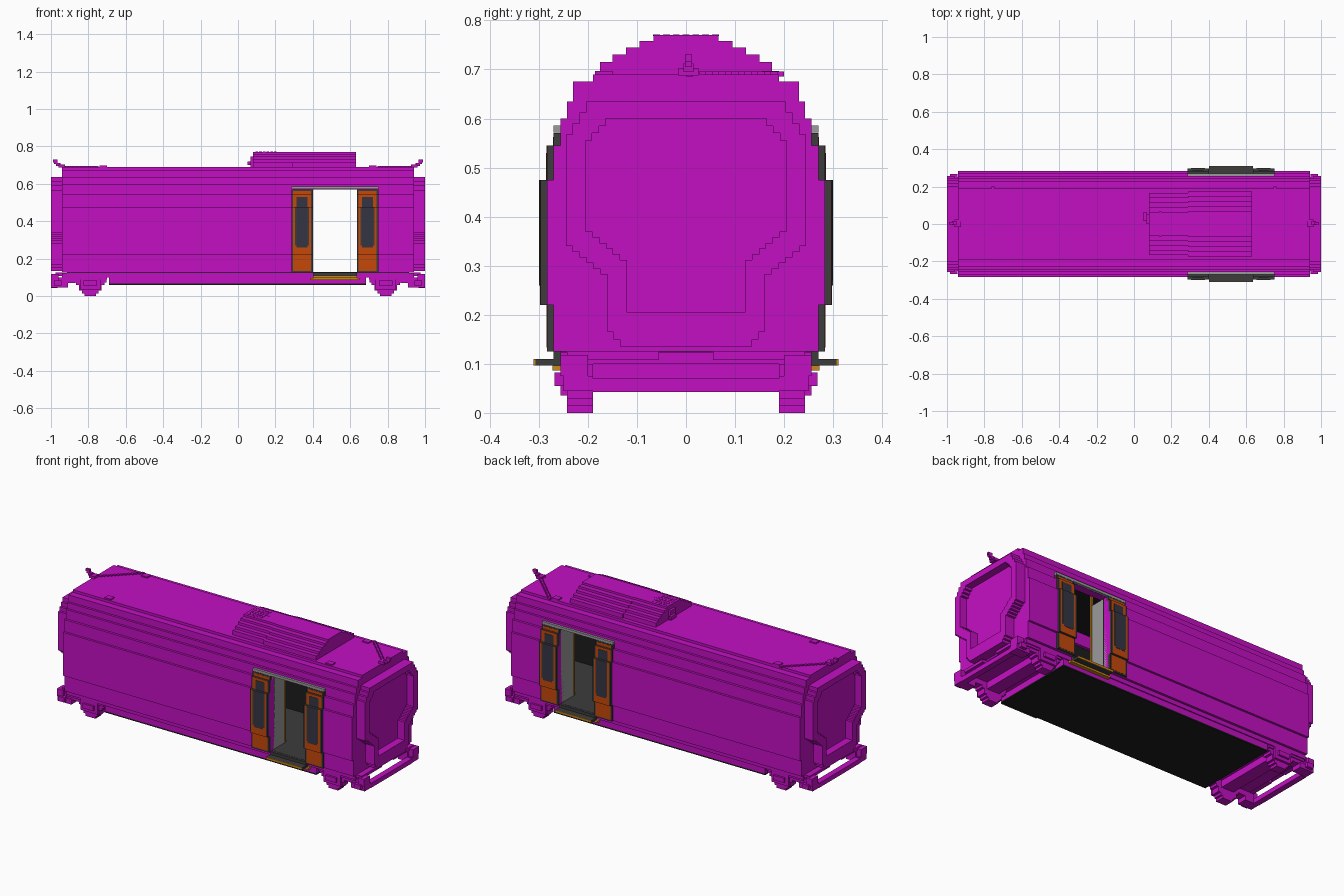
import bpy, bmesh, math

if "Cube" in bpy.data.objects:
    bpy.data.objects.remove(bpy.data.objects["Cube"])


def material(name, rgb):
    m = bpy.data.materials.new(name)
    m.use_nodes = True
    m.diffuse_color = (*rgb, 1)
    m.node_tree.nodes["Principled BSDF"].inputs["Base Color"].default_value = (*rgb, 1)
    return m


MAGENTA = material("magenta body", (0.55, 0.005, 0.55))
ORANGE = material("orange door", (0.56, 0.065, 0.003))
AMBER = material("amber trim", (0.60, 0.24, 0.01))
DARK = material("dark grey trim", (0.045, 0.045, 0.045))
GLASS = material("blue grey glass", (0.035, 0.035, 0.06))
LIGHT = material("light grey panel", (0.33, 0.33, 0.33))
BLACK = material("black underside", (0.012, 0.012, 0.012))


def finish(name, bm, mat, mirror=""):
    bmesh.ops.recalc_face_normals(bm, faces=bm.faces)
    me = bpy.data.meshes.new(name)
    bm.to_mesh(me)
    bm.free()
    me.materials.append(mat)
    ob = bpy.data.objects.new(name, me)
    bpy.context.collection.objects.link(ob)
    if mirror:
        mod = ob.modifiers.new("mirror", "MIRROR")
        mod.use_axis = ["x" in mirror, "y" in mirror, False]
    return ob


def boxes(name, spans, mat, mirror=""):
    """One object from (x0, x1, y0, y1, z0, z1) spans."""
    bm = bmesh.new()
    for x0, x1, y0, y1, z0, z1 in spans:
        vs = bmesh.ops.create_cube(bm, size=1)["verts"]
        for v in vs:
            v.co = ((x0 + x1) / 2 + v.co.x * (x1 - x0),
                    (y0 + y1) / 2 + v.co.y * (y1 - y0),
                    (z0 + z1) / 2 + v.co.z * (z1 - z0))
    return finish(name, bm, mat, mirror)


def extrude(name, half, spans, mat, mirror="y"):
    """Extrude a (y, z) half profile along x and mirror it across y."""
    bm = bmesh.new()
    for x0, x1 in spans:
        face = bm.faces.new([bm.verts.new((x0, y, z)) for y, z in half])
        new = bmesh.ops.extrude_face_region(bm, geom=[face], use_keep_orig=True)["geom"]
        for v in new:
            if isinstance(v, bmesh.types.BMVert):
                v.co.x = x1
    bmesh.ops.recalc_face_normals(bm, faces=bm.faces)
    centre = [f for f in bm.faces if all(abs(v.co.y) < 1e-6 for v in f.verts)]
    bmesh.ops.delete(bm, geom=centre, context="FACES")
    return finish(name, bm, mat, mirror)


def stairs(a, b, n):
    """Points of a staircase from a to b, rising before going sideways."""
    pts, (y, z) = [a], a
    dy, dz = (b[0] - a[0]) / n, (b[1] - a[1]) / n
    for _ in range(n):
        pts.append((y, z + dz))
        y, z = y + dy, z + dz
        pts.append((y, z))
    return pts


# Car body: side walls with the doorway gap, roof and end walls
DOOR0, DOOR1 = 0.40, 0.635
side = [(0.256, 0.125), (0.27, 0.125), (0.27, 0.22), (0.283, 0.22), (0.283, 0.475),
        (0.27, 0.475), (0.27, 0.545), (0.256, 0.545), (0.256, 0.57)]
roof = [(0.256, 0.57), (0.256, 0.60), (0.243, 0.60), (0.243, 0.635), (0.23, 0.635),
        (0.23, 0.675), (0.19, 0.675), (0.19, 0.69), (0, 0.69)]
extrude("side_walls", side + [(0.235, 0.57), (0.235, 0.125)],
        [(-0.94, DOOR0), (DOOR1, 0.94)], MAGENTA)
extrude("roof", roof + [(0, 0.65), (0.21, 0.65), (0.21, 0.57)], [(-0.94, 0.94)], MAGENTA)
extrude("end_walls", [(0, 0.125)] + side[1:-1] + roof, [(0.915, 0.942)], MAGENTA, "xy")
boxes("underframe", [(-0.94, 0.94, -0.256, 0.256, 0.10, 0.124)], MAGENTA)
boxes("skirt", [(-0.69, 0.685, -0.25, 0.25, 0.066, 0.10)], MAGENTA)
boxes("belly_plate", [(-0.69, 0.685, -0.25, 0.25, 0.058, 0.066)], BLACK)

# Gangway frame and recessed panel at both ends
outer = ([(0, 0.135)] + stairs((0.135, 0.135), (0.16, 0.165), 2)
         + stairs((0.16, 0.27), (0.245, 0.34), 6)
         + stairs((0.245, 0.545), (0.19, 0.635), 4) + [(0, 0.635)])
inner = ([(0, 0.205), (0.12, 0.205)] + stairs((0.12, 0.30), (0.205, 0.37), 6)
         + stairs((0.205, 0.54), (0.15, 0.60), 4) + [(0, 0.60)])
extrude("gangway_frame", outer + inner[::-1], [(0.942, 1.0)], MAGENTA, "xy")
extrude("gangway_panel", inner, [(0.942, 0.956)], MAGENTA, "xy")

# Interior: floor, lining, ceiling, partitions and poles
boxes("floor", [(-0.915, 0.915, -0.256, 0.256, 0.124, 0.128)], DARK)
boxes("wall_lining", [(-0.915, DOOR0, 0.228, 0.235, 0.128, 0.57),
                      (DOOR1, 0.915, 0.228, 0.235, 0.128, 0.57)], BLACK, "y")
boxes("ceiling_lining", [(-0.915, 0.915, -0.21, 0.21, 0.642, 0.65)], BLACK)
boxes("end_lining", [(0.908, 0.915, -0.228, 0.228, 0.128, 0.64)], BLACK, "x")
boxes("partitions", [(DOOR0 - 0.012, DOOR0, 0.14, 0.256, 0.128, 0.57),
                     (DOOR1, DOOR1 + 0.012, 0.14, 0.256, 0.128, 0.57)], LIGHT, "y")
boxes("poles", [(x, x + 0.011, 0.122, 0.133, 0.128, 0.642)
                for x in (DOOR0 - 0.012, DOOR1 + 0.001)], AMBER, "y")

# Sliding door leaves that follow the stepped wall, with orange skins and glass
rows = [(0.125, 0.22, 0.283), (0.22, 0.475, 0.297), (0.475, 0.545, 0.283), (0.545, 0.57, 0.27)]
leaves = [(0.285, DOOR0), (DOOR1, 0.75)]
slabs, skins, frames, panes = [], [], [], []
for x0, x1 in leaves:
    for z0, z1, y in rows:
        slabs.append((x0, x1, y - 0.014, y, z0, z1))
        skins.append((x0 + 0.009, x1 - 0.009, y, y + 0.001,
                      max(z0, 0.133), min(z1, 0.562)))
    xc = (x0 + x1) / 2
    for z0, z1, y in ((0.26, 0.475, 0.298), (0.475, 0.53, 0.284)):
        panes.append((xc - 0.03, xc + 0.03, y, y + 0.0015, z0, z1))
    for s in (-1, 1):
        frames.append((xc + s * 0.034 - 0.004, xc + s * 0.034 + 0.004,
                       0.298, 0.2988, 0.27, 0.475))
boxes("door_leaves", slabs, DARK, "y")
boxes("door_skins", skins, ORANGE, "y")
boxes("door_window_trim", frames, DARK, "y")
boxes("door_windows", panes, GLASS, "y")
boxes("door_track", [(0.285, 0.75, 0.21, 0.27, 0.571, 0.586)], LIGHT, "y")

# Door steps
boxes("door_step", [(DOOR0, DOOR1, 0.235, 0.307, 0.097, 0.11),
                    (DOOR0, DOOR1, 0.235, 0.27, 0.11, 0.127)], DARK, "y")
boxes("step_edge", [(DOOR0, DOOR1, 0.307, 0.311, 0.097, 0.11),
                    (0.385, 0.65, 0.25, 0.272, 0.086, 0.097)], AMBER, "y")

# Bogies: stepped wheel blocks, side frames, cross beams and axle boxes
wheel = [(0.79 - w, 0.79 + w, 0.19, 0.243, z, z + 0.0145)
         for w, z in ((0.032, 0.0), (0.045, 0.0145), (0.06, 0.029), (0.06, 0.0435),
                      (0.075, 0.058), (0.088, 0.0725), (0.088, 0.087))]
boxes("wheel_blocks", wheel, MAGENTA, "xy")
boxes("axle_boxes", [(0.755, 0.825, 0.243, 0.268, 0.055, 0.082),
                     (0.735, 0.845, 0.243, 0.256, 0.035, 0.10),
                     (0.945, 0.985, 0.243, 0.268, 0.055, 0.082)], MAGENTA, "xy")
boxes("side_frames", [(0.70, 0.94, 0.19, 0.25, 0.088, 0.11),
                      (0.87, 0.97, 0.19, 0.243, 0.07, 0.10),
                      (0.91, 1.0, 0.19, 0.25, 0.045, 0.075)], MAGENTA, "xy")
boxes("bogie_beams", [(0.75, 0.83, -0.19, 0.19, 0.06, 0.10),
                      (0.965, 1.0, -0.19, 0.19, 0.043, 0.07),
                      (0.94, 0.975, 0.055, 0.243, 0.108, 0.125),
                      (0.96, 1.0, 0.20, 0.256, 0.075, 0.118)], MAGENTA, "xy")

# Rooftop unit with stepped ribs
ribs = [(0.175, 0.69), (0.175, 0.715), (0.15, 0.715), (0.15, 0.73), (0.122, 0.73),
        (0.122, 0.745), (0.095, 0.745), (0.095, 0.758), (0.066, 0.758), (0.066, 0.77)]
extrude("roof_unit_front", [(0, 0.69)] + ribs + [(0, 0.77)], [(0.29, 0.632)], MAGENTA)
extrude("roof_unit_rear", [(0, 0.69)] + [(y * 0.95, z) for y, z in ribs] + [(0, 0.77)],
        [(0.08, 0.29)], MAGENTA)

# Round vent grille of small studs
studs = [(0.14 + i * 0.02 - 0.007, 0.14 + i * 0.02 + 0.007,
          j * 0.02 - 0.007, j * 0.02 + 0.007, 0.768, 0.7715)
         for i in range(-2, 4) for j in range(-3, 4) if math.hypot(i, j) < 3.1]
studs += [(0.066, 0.08, 0.0, 0.05, 0.69, 0.745), (0.052, 0.066, 0.015, 0.065, 0.70, 0.72)]
boxes("vent_grille", studs, MAGENTA)

# Roof end hooks, stepped cables and corner boxes
hook = [(0.925, 0.96, -0.015, 0.025, 0.688, 0.703), (0.95, 0.972, -0.005, 0.015, 0.695, 0.712),
        (0.965, 0.985, -0.002, 0.012, 0.705, 0.73), (0.975, 0.99, -0.002, 0.012, 0.715, 0.73)]
boxes("roof_hooks", hook, MAGENTA, "x")
cable = [(0.937 - i * 0.0137, 0.953 - i * 0.0137, i * 0.0132, 0.0145 + i * 0.0132, 0.686, 0.696)
         for i in range(15)]
boxes("roof_cables", cable, MAGENTA, "x")
boxes("roof_boxes", [(0.70, 0.74, -0.185, -0.15, 0.688, 0.697),
                     (0.70, 0.74, 0.155, 0.19, 0.688, 0.697)], MAGENTA, "x")
